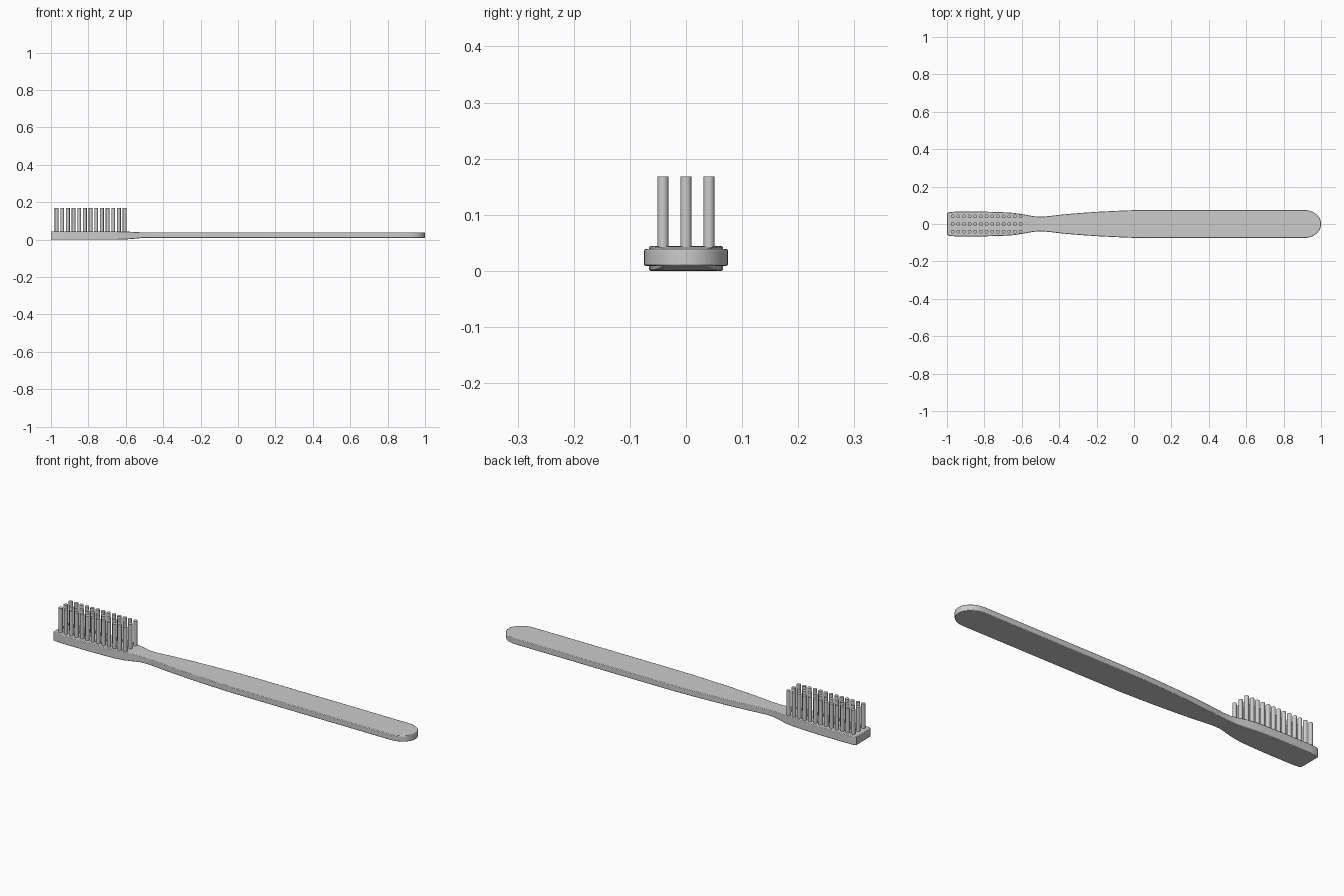
import bpy, bmesh, math
from mathutils import Matrix

if "Cube" in bpy.data.objects:
    bpy.data.objects.remove(bpy.data.objects["Cube"])


def make_object(name, bm):
    bmesh.ops.recalc_face_normals(bm, faces=bm.faces)
    mesh = bpy.data.meshes.new(name)
    bm.to_mesh(mesh)
    bm.free()
    obj = bpy.data.objects.new(name, mesh)
    bpy.context.collection.objects.link(obj)
    return obj


def smooth(obj, degrees):
    bpy.ops.object.select_all(action='DESELECT')
    obj.select_set(True)
    bpy.context.view_layer.objects.active = obj
    bpy.ops.object.shade_smooth_by_angle(angle=math.radians(degrees))


# Handle and head: rectangular sections (x, half width, bottom, top)
sections = [
    (-1.00, 0.058, 0.000, 0.044), (-0.985, 0.064, 0.000, 0.044),
    (-0.95, 0.066, 0.000, 0.044), (-0.80, 0.066, 0.000, 0.044),
    (-0.70, 0.063, 0.000, 0.044), (-0.65, 0.060, 0.000, 0.044),
    (-0.60, 0.053, 0.001, 0.043), (-0.55, 0.044, 0.005, 0.041),
    (-0.52, 0.040, 0.008, 0.039), (-0.48, 0.040, 0.009, 0.039),
    (-0.44, 0.044, 0.009, 0.039), (-0.38, 0.051, 0.009, 0.039),
    (-0.30, 0.058, 0.009, 0.039), (-0.20, 0.065, 0.009, 0.039),
    (-0.10, 0.070, 0.009, 0.039), (0.00, 0.074, 0.009, 0.039),
    (0.15, 0.075, 0.009, 0.039), (0.50, 0.075, 0.009, 0.039),
]
# Rounded handle end
for i in range(9):
    a = math.radians(84) * i / 8
    sections.append((0.91 + 0.09 * math.sin(a) / math.sin(math.radians(84)),
                     0.075 * math.cos(a), 0.009, 0.039))

bm = bmesh.new()
rings = []
for x, w, z0, z1 in sections:
    rings.append([bm.verts.new(p) for p in
                  ((x, -w, z0), (x, w, z0), (x, w, z1), (x, -w, z1))])
for a, b in zip(rings, rings[1:]):
    for i in range(4):
        j = (i + 1) % 4
        bm.faces.new((a[i], a[j], b[j], b[i]))
bm.faces.new(rings[0])
bm.faces.new(rings[-1])
body = make_object("brush_handle", bm)
smooth(body, 35)
bevel = body.modifiers.new("soft_edges", 'BEVEL')
bevel.width = 0.003
bevel.segments = 2
bevel.limit_method = 'ANGLE'
bevel.angle_limit = math.radians(50)

# Bristle tufts: 13 columns by 3 rows
bm = bmesh.new()
base, tip = 0.035, 0.168
for col in range(13):
    for row in (-1, 0, 1):
        pos = (-0.97 + col * 0.0303, row * 0.041, (base + tip) / 2)
        bmesh.ops.create_cone(bm, cap_ends=True, segments=16,
                              radius1=0.01, radius2=0.01, depth=tip - base,
                              matrix=Matrix.Translation(pos))
smooth(make_object("bristles", bm), 35)
